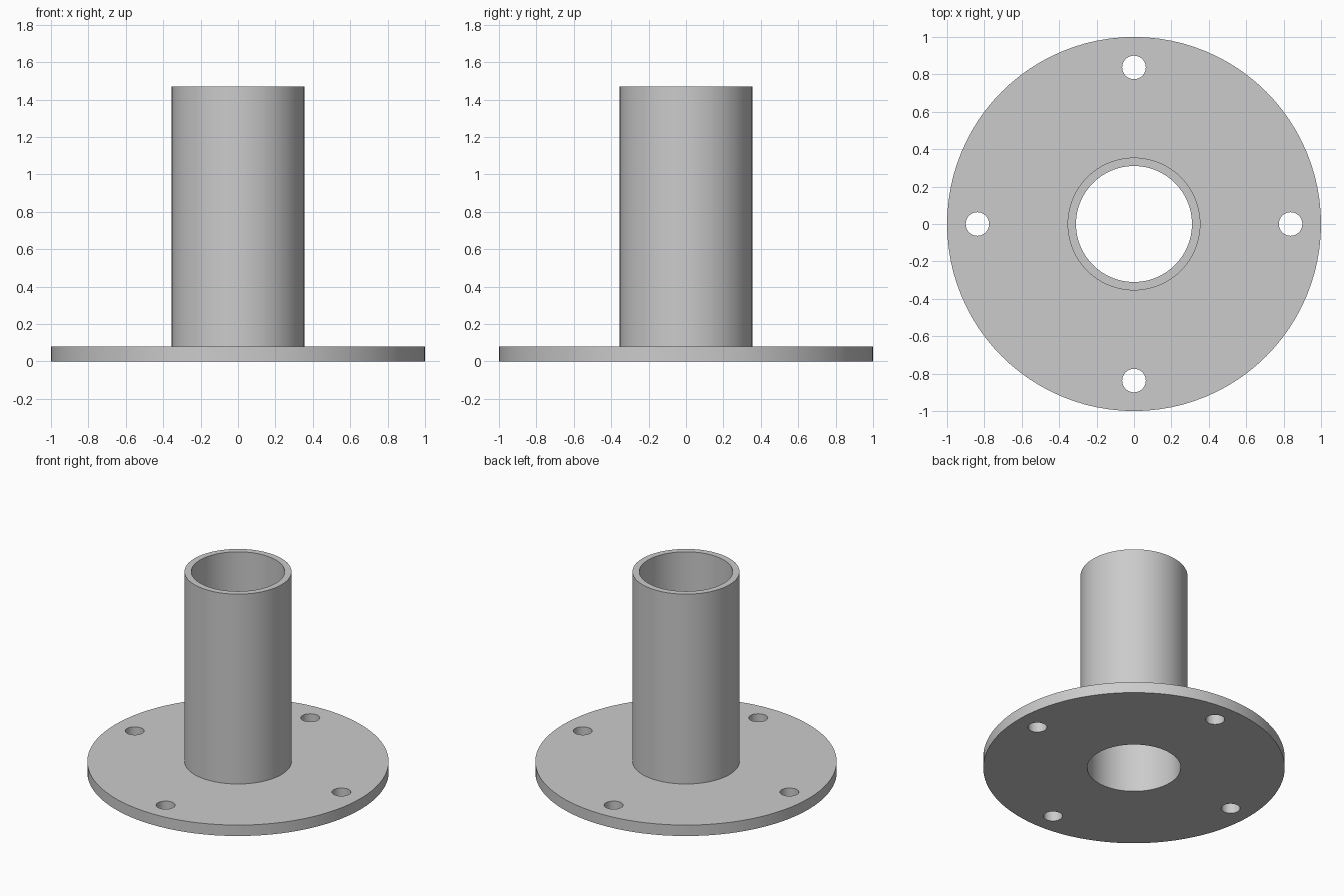
import bpy
import bmesh
from math import cos, sin, pi, radians
from mathutils import Matrix

if "Cube" in bpy.data.objects:
    bpy.data.objects.remove(bpy.data.objects["Cube"], do_unlink=True)

THICK, HEIGHT = 0.08, 1.47
FLANGE_R, TUBE_R, BORE_R = 1.0, 0.355, 0.31
BOLT_CIRCLE, BOLT_R = 0.837, 0.063
SIDES = 96

steel = bpy.data.materials.new("grey_steel")
steel.use_nodes = True
colour = (0.6, 0.6, 0.6, 1)
steel.diffuse_color = colour
steel.node_tree.nodes["Principled BSDF"].inputs["Base Color"].default_value = colour


def add_object(name, bm):
    bmesh.ops.recalc_face_normals(bm, faces=bm.faces)
    mesh = bpy.data.meshes.new(name)
    bm.to_mesh(mesh)
    bm.free()
    mesh.materials.append(steel)
    obj = bpy.data.objects.new(name, mesh)
    bpy.context.collection.objects.link(obj)
    return obj


def lathe(name, profile):
    """Revolve a closed (radius, z) profile around the z axis."""
    bm = bmesh.new()
    rings = [[bm.verts.new((r * cos(2 * pi * i / SIDES), r * sin(2 * pi * i / SIDES), z))
              for i in range(SIDES)] for r, z in profile]
    for a, b in zip(rings, rings[1:] + rings[:1]):
        for i in range(SIDES):
            j = (i + 1) % SIDES
            bm.faces.new((a[i], a[j], b[j], b[i]))
    return add_object(name, bm)


def activate(obj):
    bpy.ops.object.select_all(action="DESELECT")
    obj.select_set(True)
    bpy.context.view_layer.objects.active = obj


# Round base flange with the central bore
flange = lathe("base_flange", [(BORE_R, 0), (FLANGE_R, 0), (FLANGE_R, THICK), (BORE_R, THICK)])

# Upright tube standing on the flange
tube = lathe("upright_tube", [(TUBE_R, THICK), (TUBE_R, HEIGHT), (BORE_R, HEIGHT), (BORE_R, THICK)])

# Four bolt holes drilled through the flange
bm = bmesh.new()
for k in range(4):
    place = Matrix.Rotation(k * pi / 2, 4, "Z") @ Matrix.Translation((BOLT_CIRCLE, 0, THICK / 2))
    bmesh.ops.create_cone(bm, cap_ends=True, segments=32, radius1=BOLT_R, radius2=BOLT_R,
                          depth=THICK * 3, matrix=place)
drill = add_object("bolt_hole_cutter", bm)
drill.hide_render = True
cut = flange.modifiers.new("bolt_holes", "BOOLEAN")
cut.operation = "DIFFERENCE"
cut.solver = "EXACT"
cut.object = drill
activate(flange)
bpy.ops.object.modifier_apply(modifier=cut.name)
bpy.data.objects.remove(drill, do_unlink=True)

# Smooth round walls with crisp rims
for part in (flange, tube):
    activate(part)
    bpy.ops.object.shade_smooth_by_angle(angle=radians(30))
